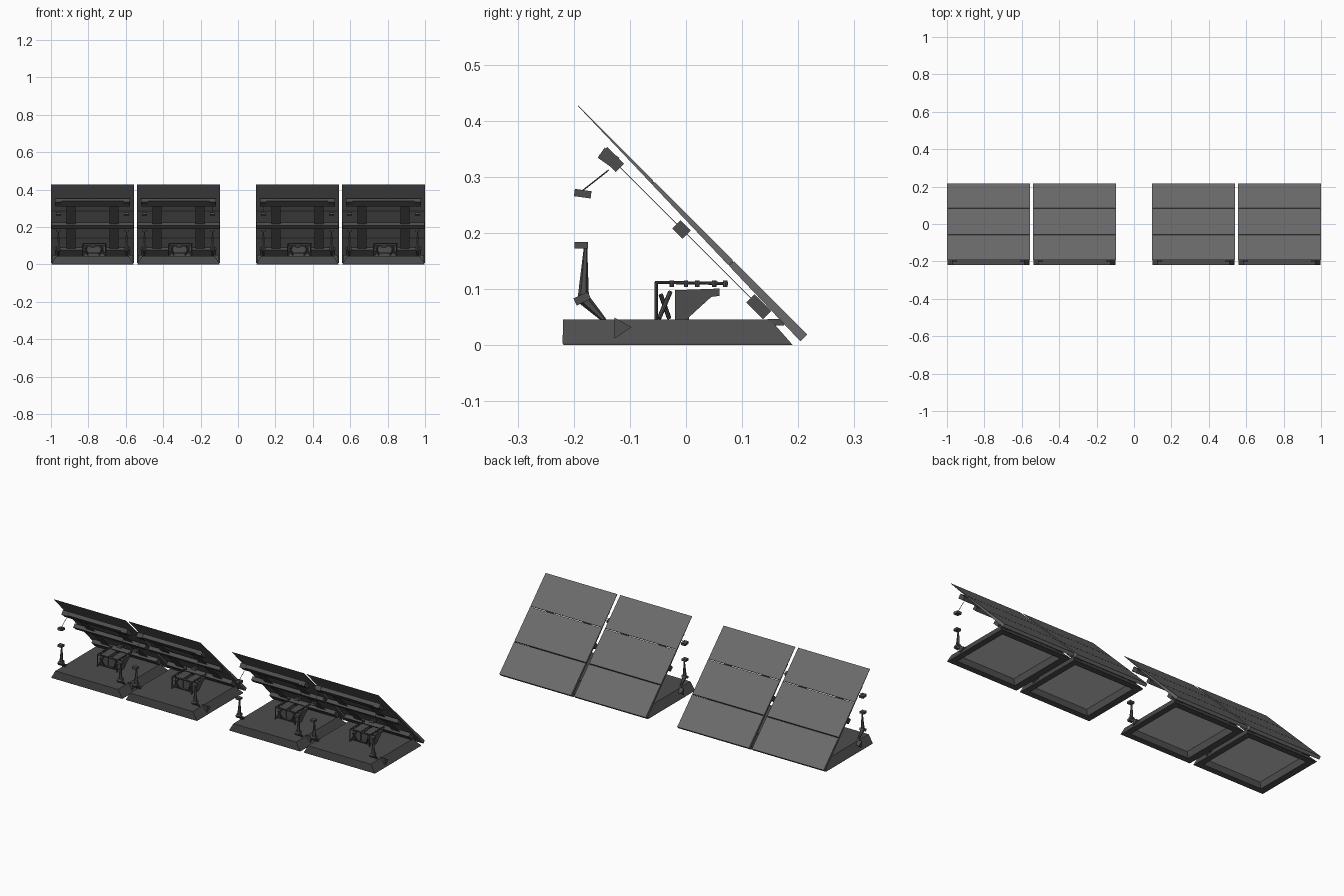
import bpy, bmesh
from math import radians
from mathutils import Matrix, Vector

if "Cube" in bpy.data.objects:
    bpy.data.objects.remove(bpy.data.objects["Cube"])

CENTERS = (-0.778, -0.318, 0.318, 0.778)
TOP = Vector((0, -0.192, 0.427))            # upper edge of the tilted panel
TILT = Matrix.Translation(TOP) @ Matrix.Rotation(radians(-45), 4, 'X')


def material(name, v):
    m = bpy.data.materials.new(name)
    m.diffuse_color = (v, v, v, 1)
    m.use_nodes = True
    m.node_tree.nodes["Principled BSDF"].inputs["Base Color"].default_value = m.diffuse_color
    return m


PANEL = material("panel_grey", 0.145)
DARK = material("dark_metal", 0.075)
LIGHT = material("pale_lining", 1.0)


def add(name, bm, matrix=None, mat=DARK):
    """Finish a mesh and place one linked copy per unit."""
    if matrix:
        bm.transform(matrix)
    bmesh.ops.recalc_face_normals(bm, faces=bm.faces)
    me = bpy.data.meshes.new(name)
    bm.to_mesh(me)
    bm.free()
    me.materials.append(mat)
    for i, cx in enumerate(CENTERS):
        ob = bpy.data.objects.new(f"{name}_{i + 1}", me)
        ob.location.x = cx
        bpy.context.collection.objects.link(ob)


def box(bm, c, size, rot=0):
    m = Matrix.Translation(c) @ Matrix.Rotation(radians(rot), 4, 'X') @ Matrix.Diagonal((*size, 1))
    bmesh.ops.create_cube(bm, size=1, matrix=m)


def prism(bm, pts, x0, x1):
    """Extrude a (y, z) profile along x."""
    a = [bm.verts.new((x0, y, z)) for y, z in pts]
    b = [bm.verts.new((x1, y, z)) for y, z in pts]
    bm.faces.new(a)
    bm.faces.new(b[::-1])
    for i in range(len(pts)):
        j = (i + 1) % len(pts)
        bm.faces.new((a[i], a[j], b[j], b[i]))


def rod(bm, p, q, r1, r2=None, sides=8):
    p, q = Vector(p), Vector(q)
    d = q - p
    m = Matrix.Translation((p + q) / 2) @ d.to_track_quat('Z', 'Y').to_matrix().to_4x4()
    bmesh.ops.create_cone(bm, cap_ends=True, segments=sides, radius1=r1,
                          radius2=r1 if r2 is None else r2, depth=d.length, matrix=m)


def ring(bm, hx, y0, y1, z):
    return [bm.verts.new(v) for v in ((-hx, y0, z), (hx, y0, z), (hx, y1, z), (-hx, y1, z))]


# hollow base tray: inner wall, bottom rim, sloped sides, deck
bm = bmesh.new()
rings = [ring(bm, *r) for r in ((0.182, -0.195, 0.14, 0.043), (0.182, -0.187, 0.153, 0.002),
                                (0.218, -0.218, 0.19, 0.0), (0.218, -0.22, 0.187, 0.004),
                                (0.193, -0.219, 0.15, 0.046))]
for r, s in zip(rings, rings[1:]):
    for i in range(4):
        j = (i + 1) % 4
        bm.faces.new((r[i], r[j], s[j], s[i]))
bm.faces.new(rings[-1])
add("base_tray", bm)

# pale underside of the deck
bm = bmesh.new()
bm.faces.new(ring(bm, 0.182, -0.195, 0.14, 0.043))
add("deck_lining", bm, mat=LIGHT)

# side brackets and rear hinge blocks on the tray
bm = bmesh.new()
for s in (-1, 1):
    prism(bm, ((-0.127, 0.012), (-0.097, 0.032), (-0.127, 0.049)), s * 0.185, s * 0.217)
    box(bm, (s * 0.17, 0.16, 0.041), (0.05, 0.03, 0.012))
add("tray_bracket", bm)

# three panels, thickening toward the lower edge
bm = bmesh.new()
for s0, s1 in ((0.0, 0.189), (0.193, 0.389), (0.393, 0.577)):
    t0, t1 = (0.001 + 0.028 * s for s in (s0, s1))
    prism(bm, ((s0, 0), (s1, 0), (s1, -t1), (s0, -t0)), -0.221, 0.221)
add("tilted_panel", bm, TILT, PANEL)

# slim side strips closing the panel joints
bm = bmesh.new()
for x in (-0.2205, 0.2165):
    prism(bm, ((0.15, -0.001), (0.43, -0.001), (0.43, -0.0125), (0.15, -0.0048)), x, x + 0.004)
add("panel_edge_strip", bm, TILT)

# cross beams behind the panels
bm = bmesh.new()
for s, w, l in ((0.11, 0.40, 0.042), (0.286, 0.44, 0.026), (0.481, 0.40, 0.042)):
    box(bm, (0, s, -0.026), (w, l, 0.021))
add("cross_beam", bm, TILT)

# thin lengthwise rails joining the beams
bm = bmesh.new()
for s in (-1, 1):
    box(bm, (s * 0.115, 0.29, -0.025), (0.05, 0.37, 0.001))
add("long_rail", bm, TILT)

# front posts: angled foot, tapered post, cap
bm = bmesh.new()
for s in (-1, 1):
    x = s * 0.182
    rod(bm, (x, -0.145, 0.044), (x, -0.182, 0.082), 0.004, 0.011, 6)
    box(bm, (x, -0.185, 0.083), (0.024, 0.028, 0.014), 25)
    rod(bm, (x, -0.183, 0.085), (x, -0.179, 0.175), 0.010, 0.003, 6)
    box(bm, (x, -0.187, 0.178), (0.026, 0.024, 0.012))
add("front_post", bm)

# upper latches hanging from the top beam
bm = bmesh.new()
for s in (-1, 1):
    x = s * 0.182
    rod(bm, (x, -0.185, 0.275), (x, -0.138, 0.312), 0.0012, 0.0012, 6)
    box(bm, (x, -0.184, 0.27), (0.026, 0.03, 0.013), -8)
    box(bm, (x, -0.138, 0.334), (0.035, 0.032, 0.022), -35)
add("upper_latch", bm)

# drive housing on the deck
bm = bmesh.new()
body = ((-0.02, 0.045), (0.0, 0.045), (0.045, 0.086), (0.06, 0.088), (0.06, 0.101), (-0.02, 0.098))
for x0, x1 in ((-0.055, -0.008), (0.012, 0.075)):
    prism(bm, body, x0, x1)
box(bm, (0.005, -0.005, 0.068), (0.04, 0.02, 0.045))
add("drive_housing", bm)

# pipe frame with joints around the housing
bm = bmesh.new()
for x in (-0.05, 0.07):
    rod(bm, (x, -0.053, 0.045), (x, -0.053, 0.112), 0.0028)
    rod(bm, (x, -0.055, 0.112), (x, 0.075, 0.110), 0.0028)
    rod(bm, (x, -0.048, 0.048), (x * 0.6, -0.028, 0.095), 0.004)
    rod(bm, (x * 0.5, -0.03, 0.048), (x * 0.8, -0.045, 0.09), 0.004)
    for y in (-0.025, 0.0, 0.02, 0.05, 0.07):
        rod(bm, (x, y, 0.104), (x, y, 0.115), 0.004)
for z in (0.06, 0.112):
    rod(bm, (-0.05, -0.053, z), (0.07, -0.053, z), 0.0028)
add("pipe_frame", bm)
